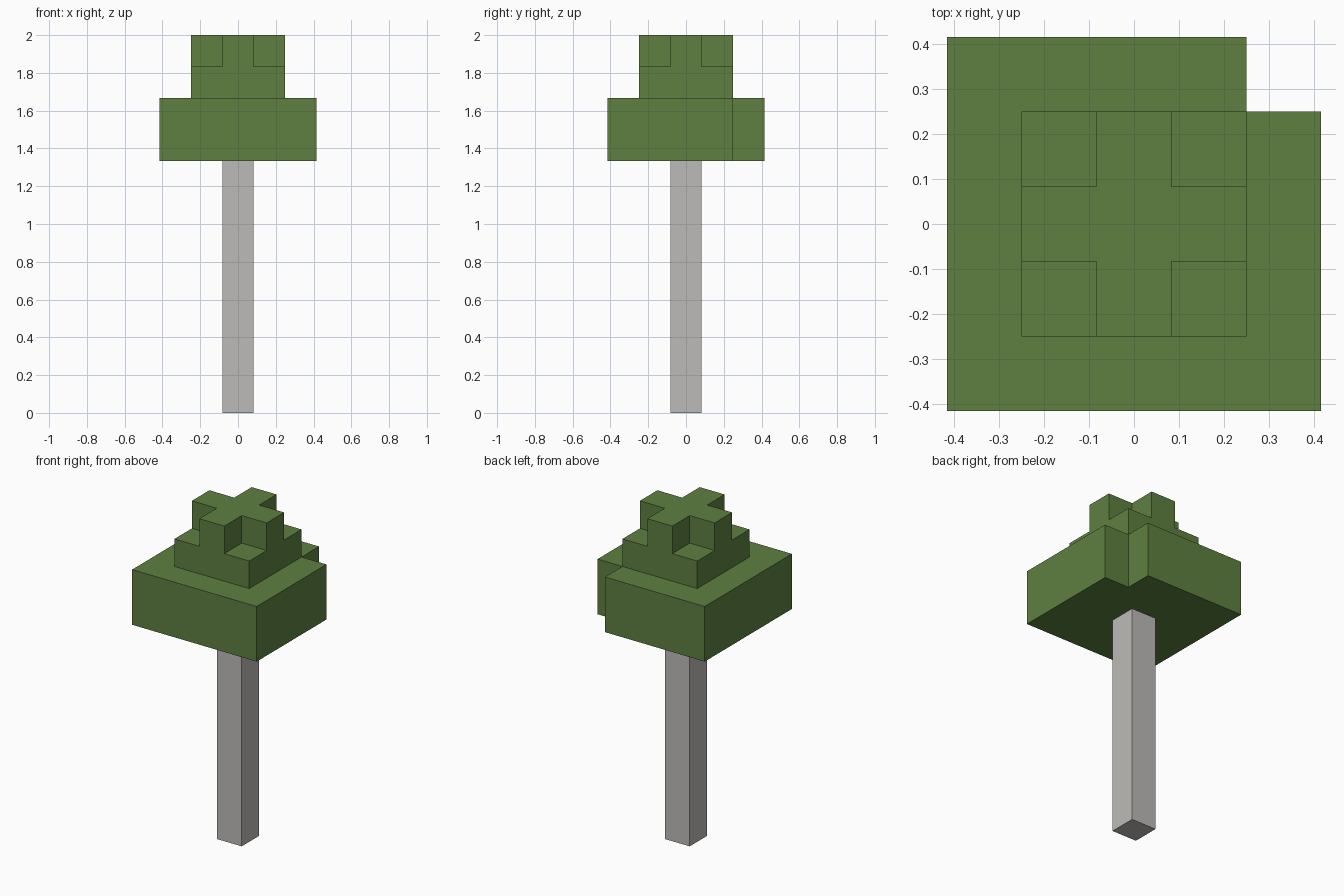
import bpy
import bmesh
from mathutils import Vector

cube = bpy.data.objects.get("Cube")
if cube:
    bpy.data.objects.remove(cube, do_unlink=True)

UNIT = 1 / 6  # edge of one block


def make_material(name, rgb):
    mat = bpy.data.materials.new(name)
    mat.use_nodes = True
    colour = (*rgb, 1)
    mat.diffuse_color = colour
    bsdf = mat.node_tree.nodes["Principled BSDF"]
    bsdf.inputs["Base Color"].default_value = colour
    bsdf.inputs["Roughness"].default_value = 0.9
    return mat


def square(radius, z):
    """One square layer of block positions."""
    span = range(-radius, radius + 1)
    return {(x, y, z) for x in span for y in span}


def build_blocks(name, cells, mat):
    """Join blocks into one outer shell, leaving out the faces between them."""
    bm = bmesh.new()
    for cell in cells:
        for axis in range(3):
            for sign in (-1, 1):
                normal = Vector((0, 0, 0))
                normal[axis] = sign
                if tuple(int(c + n) for c, n in zip(cell, normal)) in cells:
                    continue
                u = Vector((0, 0, 0))
                u[(axis + 1) % 3] = 0.5
                v = normal.cross(u)
                centre = Vector(cell) + Vector((0, 0, 0.5)) + normal / 2
                corners = (-u - v, u - v, u + v, v - u)
                bm.faces.new([bm.verts.new((centre + c) * UNIT) for c in corners])
    bmesh.ops.remove_doubles(bm, verts=bm.verts, dist=0.001)
    bmesh.ops.dissolve_limit(bm, angle_limit=0.01, verts=bm.verts, edges=bm.edges)
    mesh = bpy.data.meshes.new(name)
    bm.to_mesh(mesh)
    bm.free()
    mesh.materials.append(mat)
    obj = bpy.data.objects.new(name, mesh)
    bpy.context.collection.objects.link(obj)
    return obj


leaf_green = make_material("leaf green", (0.112, 0.216, 0.051))
pale_bark = make_material("pale bark", (0.509, 0.497, 0.479))

# Trunk: one column of blocks
build_blocks("trunk", {(0, 0, z) for z in range(8)}, pale_bark)

# Foliage: wide layers missing one back corner, a smaller layer, a cross on top
wide = (square(2, 8) | square(2, 9)) - {(2, 2, 8), (2, 2, 9)}
cross = {c for c in square(1, 11) if c[0] == 0 or c[1] == 0}
build_blocks("foliage", wide | square(1, 10) | cross, leaf_green)
